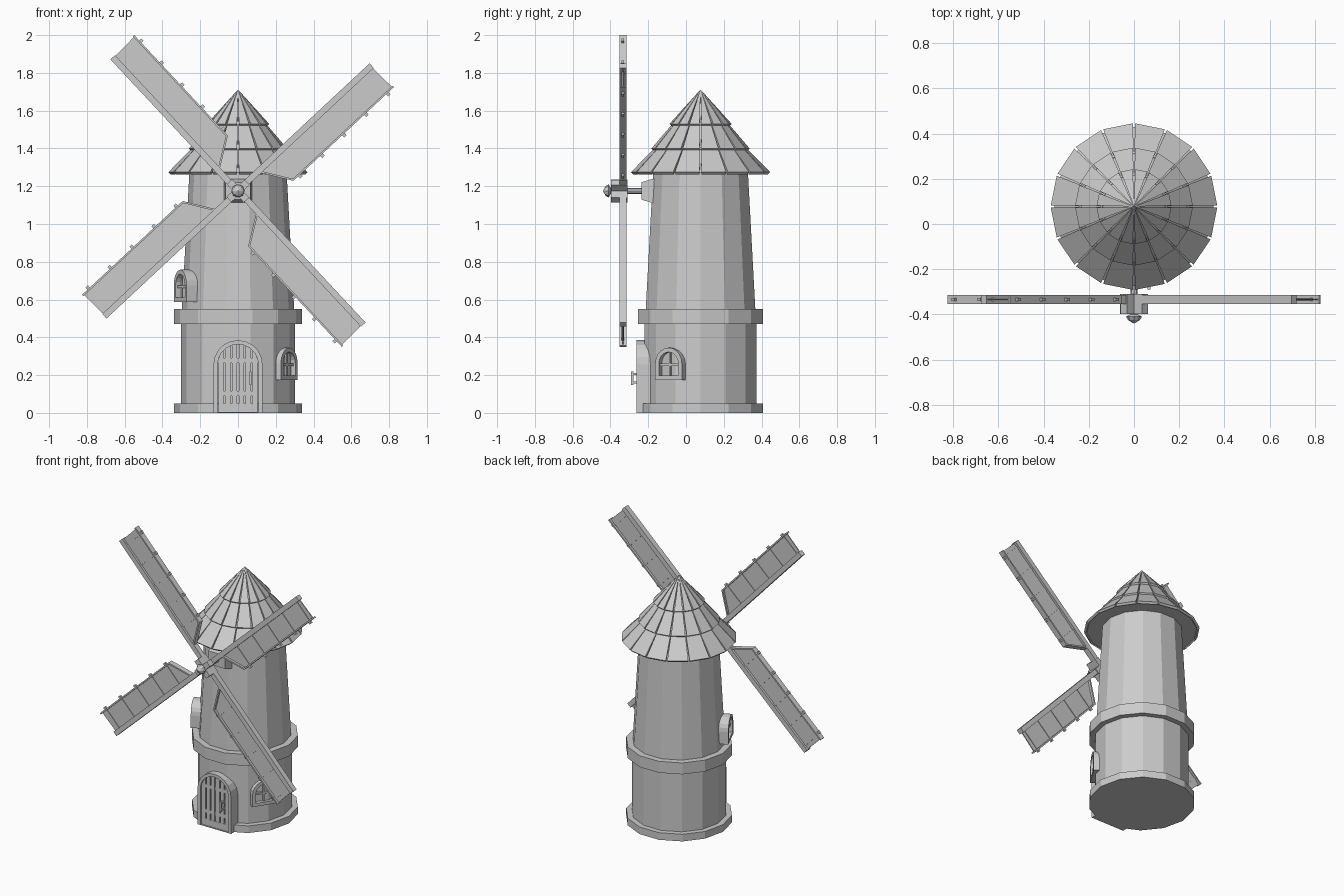
import bpy, bmesh, math
from mathutils import Matrix, Vector

cube = bpy.data.objects.get("Cube")
if cube:
    bpy.data.objects.remove(cube, do_unlink=True)

GREY = (0.6, 0.6, 0.6, 1)
mat = bpy.data.materials.new("plain_grey")
mat.use_nodes = True
mat.diffuse_color = GREY
mat.node_tree.nodes["Principled BSDF"].inputs["Base Color"].default_value = GREY

CENTRE = Matrix.Translation((0, 0.077, 0))
HUB = Matrix.Translation((0, 0, 1.175))


def finish(name, bm, matrix):
    bmesh.ops.recalc_face_normals(bm, faces=bm.faces)
    bm.transform(matrix)
    mesh = bpy.data.meshes.new(name)
    bm.to_mesh(mesh)
    bm.free()
    mesh.materials.append(mat)
    obj = bpy.data.objects.new(name, mesh)
    bpy.context.collection.objects.link(obj)


def loft(name, loops, matrix, closed=False):
    """Skin matching loops of points; cap the ends or join last to first."""
    bm = bmesh.new()
    rows = [[bm.verts.new(p) for p in loop] for loop in loops]
    n = len(rows[0])
    pairs = list(zip(rows, rows[1:]))
    if closed:
        pairs.append((rows[-1], rows[0]))
    else:
        bm.faces.new(rows[0])
        bm.faces.new(rows[-1])
    for a, b in pairs:
        for i in range(n):
            j = (i + 1) % n
            bm.faces.new((a[i], a[j], b[j], b[i]))
    finish(name, bm, matrix)


def lathe(name, profile, sides, matrix):
    angles = [math.tau * i / sides for i in range(sides)]
    loft(name, [[(r * math.cos(a), r * math.sin(a), z) for a in angles]
                for r, z in profile], matrix)


def prism(name, points, y0, y1, matrix):
    """Extrude an x-z outline between two depths."""
    loft(name, [[(x, y, z) for x, z in points] for y in (y0, y1)], matrix)


def bar(name, x0, x1, z0, z1, y0, y1, matrix):
    prism(name, [(x0, z0), (x1, z0), (x1, z1), (x0, z1)], y0, y1, matrix)


def arch(half, z0, z1, steps=10):
    """Outline with a straight foot and a half-round head."""
    spring = z1 - half
    head = [(half * math.cos(math.pi * i / steps),
             spring + half * math.sin(math.pi * i / steps)) for i in range(steps + 1)]
    return [(half, z0)] + head + [(-half, z0)]


def arch_frame(name, outer, inner, y0, y1, matrix):
    loops = [(outer, y0), (outer, y1), (inner, y1), (inner, y0)]
    loft(name, [[(x, y, z) for x, z in pts] for pts, y in loops], matrix, closed=True)


def on_wall(degrees):
    """Local y points out of the tower at this compass angle."""
    return CENTRE @ Matrix.Rotation(math.radians(degrees - 90), 4, 'Z')


# Tower
lathe("base_ring", [(0.34, 0), (0.34, 0.05)], 14, CENTRE)
lathe("lower_wall", [(0.303, 0.04), (0.303, 0.48)], 14, CENTRE)
lathe("middle_band", [(0.34, 0.47), (0.34, 0.55)], 14, CENTRE)
lathe("upper_wall", [(0.298, 0.54), (0.257, 1.28)], 14, CENTRE)

# Roof: three tiers of separate tiles over a solid core
TIERS = [(0.368, 1.275, 0.235, 1.41), (0.26, 1.4, 0.14, 1.54), (0.165, 1.53, 0.002, 1.71)]
STEP = math.tau / 16
for t, (r0, z0, r1, z1) in enumerate(TIERS):
    lathe("roof_core_%d" % t, [(r0 - 0.016, z0 - 0.005), (max(r1 - 0.016, 0.001), z1 - 0.012)],
          16, CENTRE)
    for i in range(16):
        mid = (i + 0.5) * STEP
        loops = []
        for r, z, gap in ((r0, z0, 0.005), (r1, z1, 0.0015)):
            half = STEP / 2 - min(gap / r, 0.03)
            loops.append([(q * math.cos(mid + s * half), q * math.sin(mid + s * half), h)
                          for q, h, s in ((r, z, -1), (r, z, 1),
                                          (max(r - 0.012, 0.0005), z - 0.012, 1),
                                          (max(r - 0.012, 0.0005), z - 0.012, -1))])
        loft("roof_tile_%d_%d" % (t, i), loops, CENTRE)

# Door
door = on_wall(-90)
arch_frame("door_frame", arch(0.13, 0, 0.385), arch(0.108, 0.004, 0.363), 0.25, 0.34, door)
prism("door_back", arch(0.11, 0, 0.365), 0.25, 0.308, door)
PLANKS, REACH = 6, 0.108
width = 2 * REACH / PLANKS
for i in range(PLANKS):
    a = -REACH + i * width + 0.004
    b = a + width - 0.008
    top = [(x, 0.255 + math.sqrt(max(REACH ** 2 - x * x, 0)))
           for x in (b, (a + b) / 2, a)]
    prism("door_plank_%d" % i, [(a, 0.004), (b, 0.004)] + top, 0.305, 0.33, door)
for z in (0.09, 0.265):
    bar("door_crossbar", -0.106, 0.106, z, z + 0.025, 0.305, 0.328, door)
bar("door_handle", -0.072, -0.06, 0.148, 0.218, 0.355, 0.367, door)
for z in (0.155, 0.2):
    bar("door_handle_post", -0.071, -0.061, z, z + 0.012, 0.325, 0.36, door)


# Windows
def window(label, degrees, base, back, front):
    m = on_wall(degrees)
    top = base + 0.17
    arch_frame(label + "_frame", arch(0.083, base, top), arch(0.06, base + 0.022, top - 0.023),
               back, front, m)
    prism(label + "_pane", arch(0.064, base + 0.018, top - 0.019), back, front - 0.03, m)
    bar(label + "_upright", -0.006, 0.006, base + 0.02, top - 0.02, back, front - 0.012, m)
    bar(label + "_crosspiece", -0.062, 0.062, base + 0.074, base + 0.086, back, front - 0.012, m)


window("lower_window", -32, 0.175, 0.26, 0.32)
window("upper_window", 204, 0.588, 0.26, 0.335)

# Axle, bearing and nose cap
forward = HUB @ Matrix.Rotation(math.radians(90), 4, 'X')
lathe("axle", [(0.016, 0.17), (0.016, 0.415)], 8, forward)
lathe("nose_cap", [(0.018, 0.4), (0.035, 0.41), (0.026, 0.425), (0.001, 0.44)], 8, forward)
loft("axle_bearing", [[(sx * w, y, sz * h) for sx, sz in ((-1, -1), (1, -1), (1, 1), (-1, 1))]
                      for y, w, h in ((-0.15, 0.075, 0.063), (-0.18, 0.075, 0.063),
                                      (-0.235, 0.065, 0.046))], HUB)

# Sails: local x runs along the spar, the cloth hangs on the -z side
Y0, Y1 = -0.353, -0.315
for k in range(4):
    m = HUB @ Matrix.Rotation(-math.radians(43 + 90 * k), 4, 'Y')
    bar("sail_spar", 0, 0.97, -0.014, 0.019, Y0, Y1, m)
    bar("hub_arm", 0, 0.066, -0.019, 0.019, -0.398, -0.31, m)
    prism("sail_cloth", [(0.158, -0.01), (0.255, -0.155), (0.972, -0.155), (0.965, -0.01)],
          -0.337, -0.331, m)
    bar("sail_edge_rail", 0.255, 0.978, -0.161, -0.151, Y0, Y1, m)
    prism("sail_inner_rail", [(0.153, -0.012), (0.251, -0.161), (0.263, -0.161), (0.165, -0.012)],
          Y0, Y1, m)
    for i in range(5):
        x = 0.295 + 0.159 * i
        bar("sail_batten", x - 0.009, x + 0.009, -0.176, -0.01, -0.341, -0.327, m)
